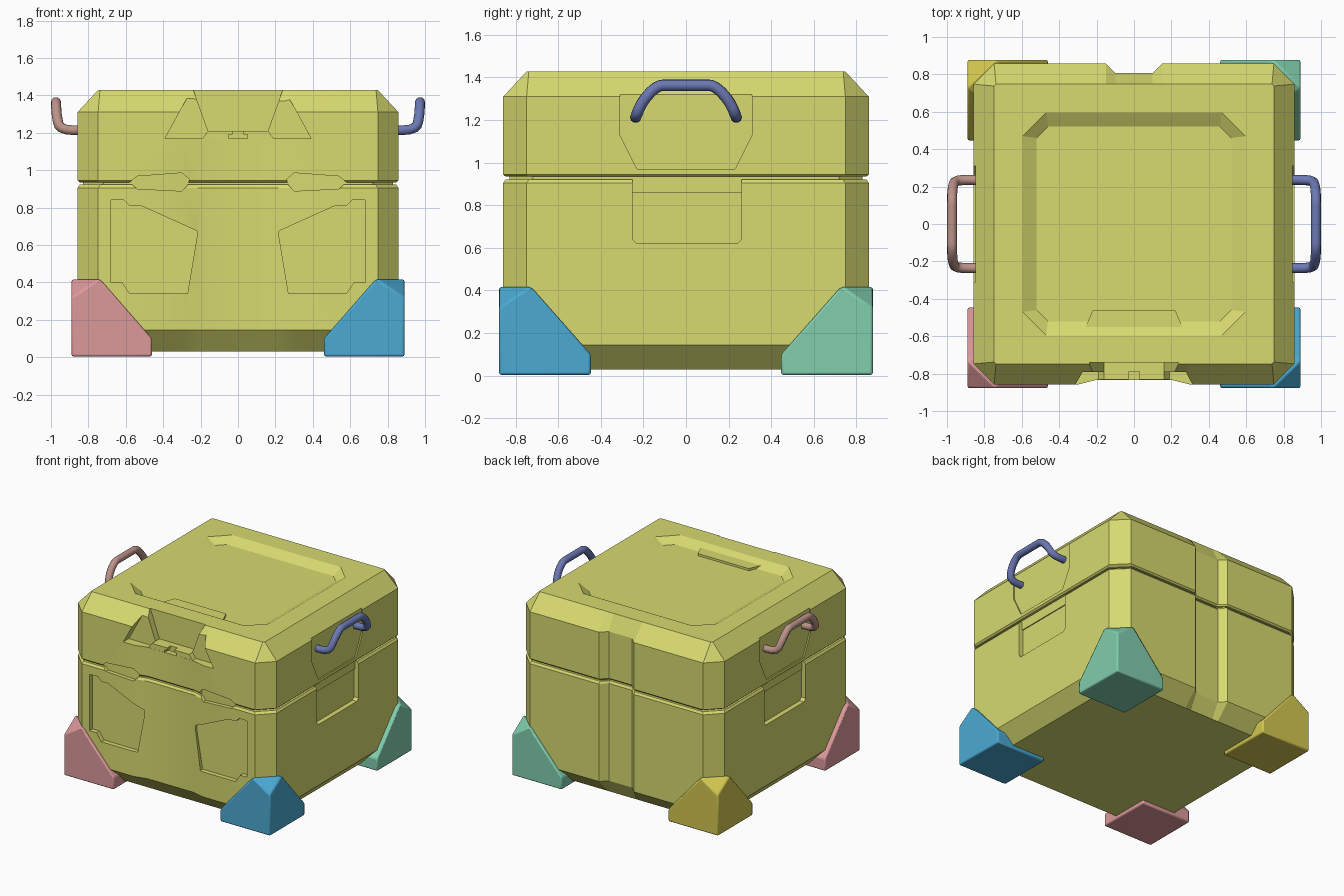
import bpy, bmesh
from math import radians

if "Cube" in bpy.data.objects:
    bpy.data.objects.remove(bpy.data.objects["Cube"])

H = 0.858


def material(name, rgb):
    m = bpy.data.materials.new(name)
    m.diffuse_color = (*rgb, 1)
    m.use_nodes = True
    m.node_tree.nodes["Principled BSDF"].inputs["Base Color"].default_value = m.diffuse_color
    return m


YELLOW = material("crate_yellow", (0.68, 0.70, 0.16))
BLUE = material("blue", (0.07, 0.40, 0.65))
PINK = material("pink", (0.72, 0.32, 0.33))
GREEN = material("green", (0.22, 0.62, 0.42))
GOLD = material("gold", (0.65, 0.58, 0.08))
NAVY = material("navy", (0.15, 0.19, 0.45))
ROSE = material("rose", (0.50, 0.29, 0.25))


def finish(name, bm, mat=None):
    bmesh.ops.recalc_face_normals(bm, faces=bm.faces[:])
    me = bpy.data.meshes.new(name)
    bm.to_mesh(me)
    bm.free()
    ob = bpy.data.objects.new(name, me)
    bpy.context.collection.objects.link(ob)
    if mat:
        me.materials.append(mat)
    return ob


def loft(name, rings, mat=None):
    """Skin a list of equal-length rings of 3D points and cap both ends."""
    bm = bmesh.new()
    vs = [[bm.verts.new(p) for p in r] for r in rings]
    n = len(vs[0])
    for lo, hi in zip(vs, vs[1:]):
        for i in range(n):
            j = (i + 1) % n
            bm.faces.new((lo[i], lo[j], hi[j], hi[i]))
    bm.faces.new(vs[0][::-1])
    bm.faces.new(vs[-1])
    return finish(name, bm, mat)


def prism_y(name, pts, y0, y1, s=1, mat=None):
    return loft(name, [[(s * x, y, z) for x, z in pts] for y in (y0, y1)], mat)


def prism_x(name, pts, x0, x1, s=1):
    return loft(name, [[(s * x, y, z) for y, z in pts] for x in (x0, x1)])


def ring(z, inset=0.0, c=0.11, d=0.025):
    """Chamfered square with a shallow front channel and a deeper back channel."""
    h = H - inset
    a = h - c
    pts = [(-a, -h), (-.3, -h), (-.2, d - h), (.2, d - h), (.3, -h), (a, -h),
           (h, -a), (h, a), (a, h), (.15, h), (.1, h - 2 * d), (-.1, h - 2 * d),
           (-.15, h), (-a, h), (-h, a), (-h, -a)]
    return [(x, y, z) for x, y in pts]


def select(ob):
    bpy.ops.object.select_all(action='DESELECT')
    ob.select_set(True)
    bpy.context.view_layer.objects.active = ob


def cut(ob, cutters):
    select(ob)
    for c in cutters:
        m = ob.modifiers.new("cut", 'BOOLEAN')
        m.operation, m.solver, m.object = 'DIFFERENCE', 'EXACT', c
        bpy.ops.object.modifier_apply(modifier=m.name)


def smooth(ob, angle=25):
    select(ob)
    bpy.ops.object.shade_smooth_by_angle(angle=radians(angle))


# Crate shells and the core seen inside the seam
base = loft("crate_base", [ring(.03, .11, .01, 0), ring(.145), ring(.905),
                           ring(.922, .012)], YELLOW)
lid = loft("crate_lid", [ring(.934, .012), ring(.945), ring(1.31),
                         ring(1.428, .11, .01, 0)], YELLOW)
core = loft("seam_core", [ring(.86, .03), ring(1.0, .03)], YELLOW)

base_cuts, lid_cuts = [], []
PANEL = [(.68, .84), (.61, .84), (.58, .81), (.52, .81), (.22, .675), (.22, .64),
         (.27, .34), (.58, .34), (.62, .40), (.68, .40)]
CLASP = [(.58, .935), (.54, .967), (.30, .985), (.26, .95), (.27, .92), (.30, .888),
         (.54, .9)]
POCKET = [(-.25, .93), (-.25, .64), (-.23, .62), (.24, .62), (.26, .64), (.26, .93)]
PLATE = [(-.31, 1.4), (-.31, 1.13), (-.23, .97), (.23, .97), (.31, 1.13), (.31, 1.4)]
for s in (1, -1):
    # Front panels, seam clasps, side pockets and handle plates
    base_cuts.append(prism_y("panel_cutter", PANEL, -1, -.822, s))
    clasp = prism_y("clasp_cutter", CLASP, -1, -.822, s)
    base_cuts.append(clasp)
    lid_cuts.append(clasp)
    base_cuts.append(prism_x("pocket_cutter", POCKET, .82, 1, s))
    lid_cuts.append(prism_x("plate_cutter", PLATE, .848, 1, s))

# Front latch recess: wide trapezoid, then a deeper centre
lid_cuts.append(prism_y("latch_cutter", [(-.39, 1.17), (.39, 1.17), (.27, 1.39),
                                         (-.27, 1.39)], -1, -.79))
lid_cuts.append(prism_y("latch_centre_cutter", [(-.16, 1.21), (.16, 1.21), (.25, 1.46),
                                                (-.25, 1.46)], -1, -.74))


# Sunken top panel
def octagon(h, c, z):
    a = h - c
    return [(-a, -h, z), (a, -h, z), (h, -a, z), (h, a, z),
            (a, h, z), (-a, h, z), (-h, a, z), (-h, -a, z)]


lid_cuts.append(loft("top_cutter", [octagon(.52, .06, 1.385), octagon(.60, .13, 1.43),
                                    octagon(.60, .13, 1.5)]))
cut(base, base_cuts)
cut(lid, lid_cuts)
for c in set(base_cuts + lid_cuts):
    bpy.data.objects.remove(c)
for ob in (base, lid, core):
    smooth(ob, 20)

# Tab on the top panel and latch teeth
loft("top_tab", [[(-.28, -.6, z), (.28, -.6, z), (.22, -.46, z), (-.22, -.46, z)]
                 for z in (1.37, 1.402)], YELLOW)
for s in (1, -1):
    prism_y("latch_tooth", [(.05, 1.17), (.19, 1.17), (.16, 1.21), (.03, 1.21),
                            (.03, 1.19), (.05, 1.19)], -.832, -.73, s, YELLOW)

# Corner feet
for name, sx, sy, mat in (("front_right_foot", 1, -1, BLUE), ("front_left_foot", -1, -1, PINK),
                          ("back_right_foot", 1, 1, GREEN), ("back_left_foot", -1, 1, GOLD)):
    bm = bmesh.new()
    X, Y = .89, .877
    pts = [(x, y, z) for z in (.004, .1) for x, y in ((.46, Y), (.46, .447), (X, .447))]
    pts += [(X, Y, .004), (X, Y, .32), (.74, Y, .42), (X, .73, .42)]
    for x, y, z in pts:
        bm.verts.new((sx * x, sy * y, z))
    bmesh.ops.convex_hull(bm, input=bm.verts[:])
    bmesh.ops.dissolve_limit(bm, angle_limit=radians(1), verts=bm.verts[:], edges=bm.edges[:])
    foot = finish(name, bm, mat)
    b = foot.modifiers.new("soft_edges", 'BEVEL')
    b.width, b.segments = .01, 2
    smooth(foot, 30)

# Tube handles
HALF = [(.83, .235, 1.215), (.95, .24, 1.205), (.97, .205, 1.29), (.973, .135, 1.363),
        (.973, .08, 1.363)]
for name, s, mat in (("right_handle", 1, NAVY), ("left_handle", -1, ROSE)):
    path = HALF + [(x, -y, z) for x, y, z in reversed(HALF)]
    cu = bpy.data.curves.new(name, 'CURVE')
    cu.dimensions, cu.bevel_depth, cu.bevel_resolution = '3D', .027, 3
    cu.use_fill_caps = True
    sp = cu.splines.new('NURBS')
    sp.points.add(len(path) - 1)
    for p, (x, y, z) in zip(sp.points, path):
        p.co = (s * x, y, z, 1)
    sp.order_u, sp.use_endpoint_u, sp.resolution_u = 3, True, 4
    cu.materials.append(mat)
    ob = bpy.data.objects.new(name, cu)
    bpy.context.collection.objects.link(ob)
    select(ob)
    bpy.ops.object.convert(target='MESH')
    smooth(bpy.context.object, 40)
